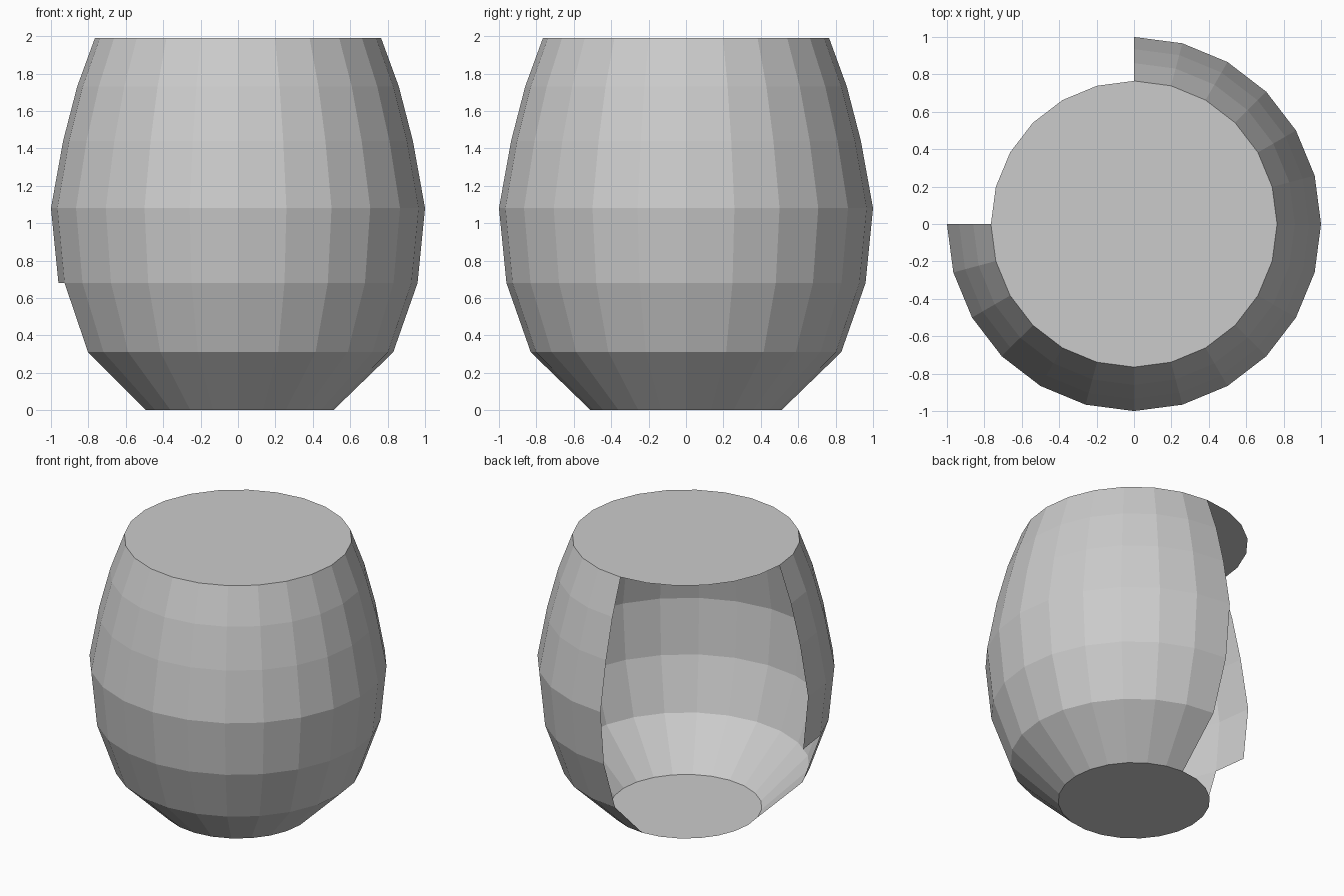
import bpy, bmesh
from math import cos, sin, tau

if "Cube" in bpy.data.objects:
    bpy.data.objects.remove(bpy.data.objects["Cube"])

SIDES = 24
PROFILE = [(0.51, 0.0), (0.83, 0.31), (0.96, 0.68), (1.0, 1.08),
           (0.935, 1.44), (0.86, 1.73), (0.765, 1.99)]


def finish(bm, name):
    mesh = bpy.data.meshes.new(name)
    bm.to_mesh(mesh)
    bm.free()
    obj = bpy.data.objects.new(name, mesh)
    bpy.context.collection.objects.link(obj)


def ring(bm, r, z):
    return [bm.verts.new((r * cos(tau * i / SIDES), r * sin(tau * i / SIDES), z))
            for i in range(SIDES)]


# Single-surface barrel wall, open in the back left quarter
bm = bmesh.new()
rings = [ring(bm, r, z) for r, z in PROFILE]
for row, (low, high) in enumerate(zip(rings, rings[1:])):
    for i in range(SIDES):
        j = (i + 1) % SIDES
        opening = SIDES // 4 <= i < SIDES // 2
        notch = i == SIDES // 2 and row < 2   # stepped lower corner of the opening
        if not (opening or notch):
            bm.faces.new((low[i], low[j], high[j], high[i]))
loose = [v for v in bm.verts if not v.link_faces]
bmesh.ops.delete(bm, geom=loose, context='VERTS')
finish(bm, "barrel_wall")

# Full discs closing the top and bottom
for name, (r, z), flip in (("barrel_base", PROFILE[0], True),
                           ("barrel_lid", PROFILE[-1], False)):
    bm = bmesh.new()
    verts = ring(bm, r, z)
    bm.faces.new(verts[::-1] if flip else verts)
    finish(bm, name)
